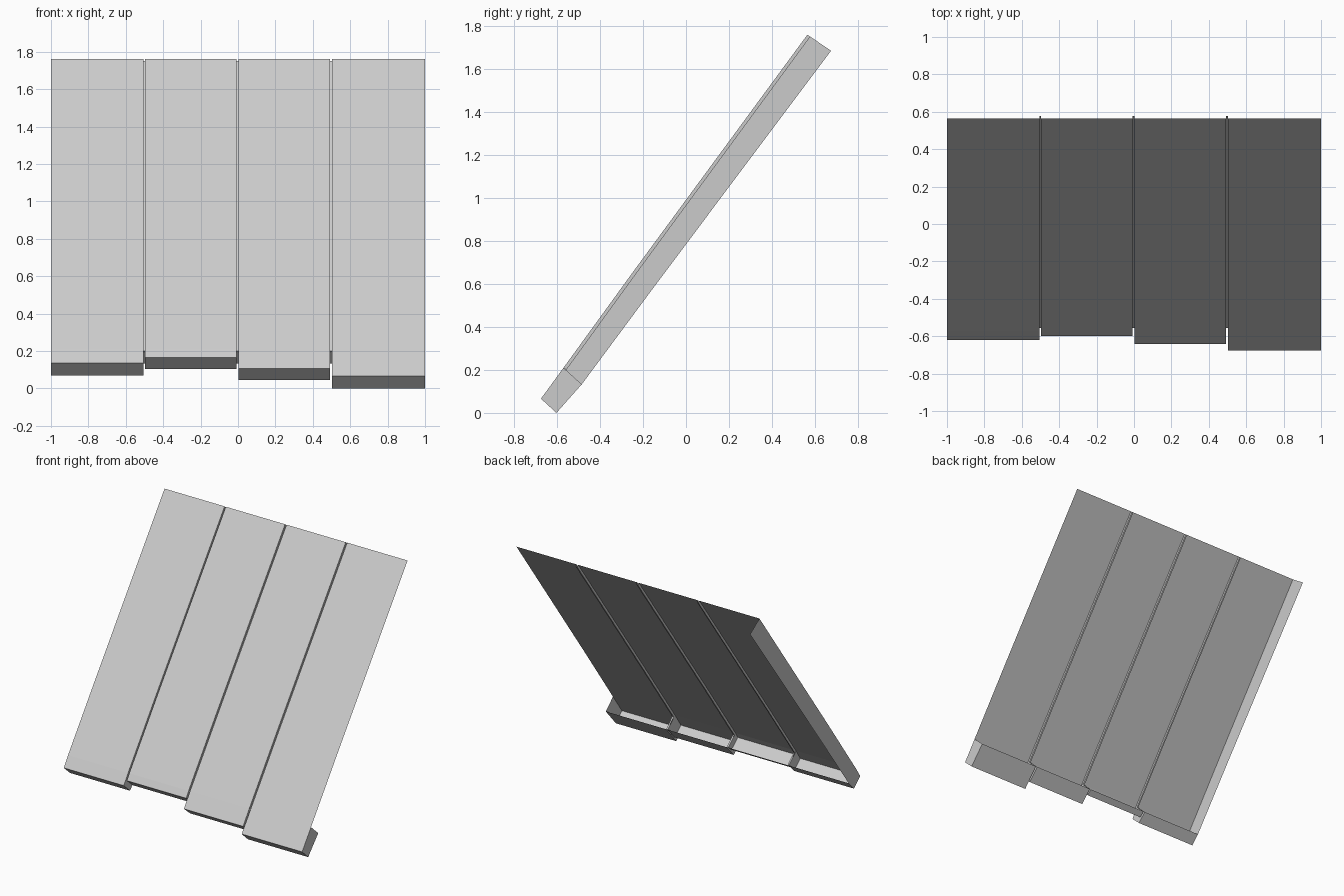
import bpy, bmesh

if "Cube" in bpy.data.objects:
    bpy.data.objects.remove(bpy.data.objects["Cube"])

# Shared side profile points as (y, z)
FRONT = [(0.565, 1.76), (-0.245, 0.658), (-0.57, 0.21)]
BACK_TOP, BACK_LOW = (0.675, 1.685), (-0.485, 0.133)
IN = (0.013, -0.010)          # groove depth, measured into the panel
RECESSED = [(y + IN[0], z + IN[1]) for y, z in FRONT]

# Each plank: left x, right x, front edge of its end, bottom edge of its end
PLANKS = [
    (-1.0, -0.506, (-0.62, 0.135), (-0.547, 0.070)),
    (-0.496, -0.008, (-0.598, 0.166), (-0.523, 0.103)),
    (0.004, 0.491, (-0.642, 0.107), (-0.567, 0.045)),
    (0.503, 1.0, (-0.675, 0.066), (-0.603, 0.0)),
]


def sweep(bm, profile, x0, x1):
    """Open strip of faces following the profile between two x positions."""
    for p, q in zip(profile, profile[1:]):
        bm.faces.new([bm.verts.new((x, *c)) for x, c in
                      ((x0, p), (x0, q), (x1, q), (x1, p))])


def side(bm, outline, x, facing):
    """Flat side face at x, facing +x or -x."""
    pts = outline if facing > 0 else outline[::-1]
    bm.faces.new([bm.verts.new((x, *c)) for c in pts])


def finish(bm, name):
    bmesh.ops.remove_doubles(bm, verts=bm.verts, dist=0.0005)
    mesh = bpy.data.meshes.new(name)
    bm.to_mesh(mesh)
    bm.free()
    bpy.context.collection.objects.link(bpy.data.objects.new(name, mesh))


# Planks: front sheet, end cap and lip folded back underneath
for i, (x0, x1, end, low) in enumerate(PLANKS):
    bm = bmesh.new()
    sweep(bm, FRONT + [end, low, BACK_LOW], x0, x1)
    hook = [FRONT[-1], end, low, BACK_LOW]
    groove_wall = FRONT + RECESSED[::-1]
    side(bm, hook, x1, 1)
    side(bm, hook, x0, -1)
    if i < 3:
        side(bm, groove_wall, x1, 1)
    if i > 0:
        side(bm, groove_wall, x0, -1)
    finish(bm, f"plank_{i + 1}")

# Recessed joint strips between the planks, each with a closed lower end
for i, (a, b) in enumerate(zip(PLANKS, PLANKS[1:])):
    bm = bmesh.new()
    sweep(bm, RECESSED + [BACK_LOW], a[1], b[0])
    finish(bm, f"joint_strip_{i + 1}")

# Full-length flange along the left edge
bm = bmesh.new()
side(bm, FRONT + [BACK_LOW, (-0.14, 0.598), BACK_TOP], -1.0, -1)
finish(bm, "side_flange")
